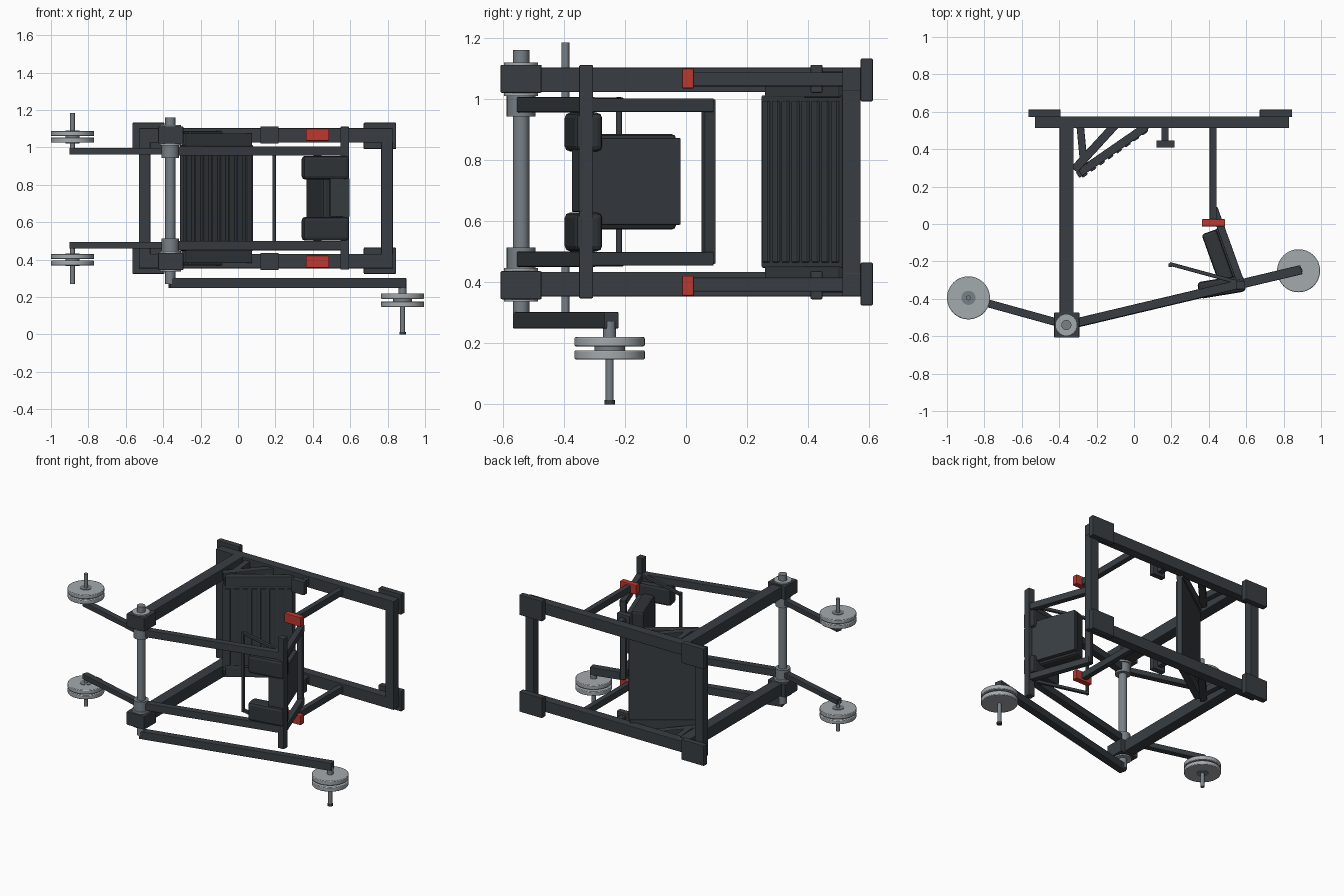
import bpy, bmesh, math
from mathutils import Vector, Matrix

if "Cube" in bpy.data.objects:
    bpy.data.objects.remove(bpy.data.objects["Cube"])

MID = 0.728  # height of the symmetry plane


def material(name, rgb):
    m = bpy.data.materials.new(name)
    m.use_nodes = True
    m.diffuse_color = (*rgb, 1)
    b = m.node_tree.nodes["Principled BSDF"]
    b.inputs["Base Color"].default_value = (*rgb, 1)
    b.inputs["Roughness"].default_value = 0.6
    return m


FRAME = material("dark frame", (0.040, 0.048, 0.055))
PAD = material("black padding", (0.030, 0.035, 0.039))
STEEL = material("shaft steel", (0.19, 0.22, 0.245))
PLATE = material("pale weight plate", (0.37, 0.40, 0.42))
RED = material("red stop", (0.50, 0.04, 0.028))


def finish(name, bm, mat, bevel=0.0, smooth=False):
    me = bpy.data.meshes.new(name)
    bm.to_mesh(me)
    bm.free()
    me.materials.append(mat)
    ob = bpy.data.objects.new(name, me)
    bpy.context.collection.objects.link(ob)
    if bevel:
        mod = ob.modifiers.new("edge", "BEVEL")
        mod.width = bevel
        mod.segments = 2
    if smooth:
        bpy.ops.object.select_all(action="DESELECT")
        ob.select_set(True)
        bpy.context.view_layer.objects.active = ob
        bpy.ops.object.shade_smooth_by_angle(angle=math.radians(35))
    return ob


def box(name, x, y, z, mat=FRAME, bevel=0.004):
    """Axis-aligned box from three (low, high) ranges."""
    bm = bmesh.new()
    size = [r[1] - r[0] for r in (x, y, z)]
    mid = [(r[1] + r[0]) / 2 for r in (x, y, z)]
    bmesh.ops.create_cube(bm, size=1, matrix=Matrix.Translation(mid) @ Matrix.Diagonal((*size, 1)))
    return finish(name, bm, mat, bevel)


def beam(name, a, b, width, z, mat=FRAME, bevel=0.004):
    """Box running between two plan points, with a plan width and a z range."""
    a, b = Vector(a), Vector(b)
    d, c = b - a, (a + b) / 2
    m = (Matrix.Translation((c.x, c.y, sum(z) / 2))
         @ Matrix.Rotation(math.atan2(d.y, d.x), 4, "Z")
         @ Matrix.Diagonal((d.length, width, z[1] - z[0], 1)))
    bm = bmesh.new()
    bmesh.ops.create_cube(bm, size=1, matrix=m)
    return finish(name, bm, mat, bevel)


def cyl(name, x, y, r, z, mat, segs=32, bevel=0.0):
    bm = bmesh.new()
    bmesh.ops.create_cone(bm, cap_ends=True, segments=segs, radius1=r, radius2=r, depth=z[1] - z[0],
                          matrix=Matrix.Translation((x, y, sum(z) / 2)))
    return finish(name, bm, mat, bevel, True)


def flip(z, side):
    """Mirror a z range across the symmetry plane for the lower side."""
    return z if side == "upper" else (2 * MID - z[1], 2 * MID - z[0])


PX, PY = -0.362, -0.54  # pivot axis
CX, CY = -0.885, -0.395  # counterweight axis
WX, WY = 0.88, -0.25  # hanging weight axis

for s in ("upper", "lower"):
    # Base frame rails, feet and long arms
    box(s + "_base_rail", (-0.53, 0.83), (0.512, 0.575), flip((1.025, 1.103), s))
    for side, xr in (("right", (-0.564, -0.393)), ("left", (0.672, 0.846))):
        box(f"{s}_{side}_foot", xr, (0.572, 0.612), flip((0.992, 1.132), s))
    box(s + "_side_arm", (-0.398, -0.323), (-0.5, 0.53), flip((1.022, 1.103), s))
    box(s + "_pivot_block", (-0.427, -0.292), (-0.607, -0.473), flip((1.02, 1.112), s))

    # Pivot bearings
    cyl(s + "_bearing_ring", PX, PY, 0.056, flip((1.01, 1.12), s), PLATE)
    cyl(s + "_arm_collar", PX, PY, 0.047, flip((0.943, 1.015), s), STEEL)

    # Swinging arms and counterweights
    beam(s + "_carriage_arm", (PX - 0.02, PY - 0.005), (0.58, -0.318), 0.047, flip((0.956, 1.006), s))
    beam(s + "_counterweight_arm", (PX, PY), (CX - 0.012, CY + 0.003), 0.042, flip((0.961, 0.997), s))
    cyl(s + "_counterweight_peg", CX, CY, 0.013, flip((0.975, 1.185), s), STEEL, 20)
    cyl(s + "_counterweight_hub", CX, CY, 0.038, flip((1.022, 1.091), s), STEEL)
    cyl(s + "_inner_weight", CX, CY, 0.115, flip((1.025, 1.053), s), PLATE, 48, 0.004)
    cyl(s + "_outer_weight", CX, CY, 0.115, flip((1.061, 1.088), s), PLATE, 48, 0.004)

    # Carriage guide beam, red stop and bumper
    box(s + "_guide_beam", (0.405, 0.442), (0.02, 0.52), flip((1.041, 1.087), s))
    box(s + "_red_stop", (0.363, 0.487), (-0.013, 0.026), flip((1.035, 1.1), s), RED)
    box(s + "_bumper_stem", (0.147, 0.185), (0.44, 0.52), flip((1.04, 1.09), s))
    box(s + "_bumper", (0.12, 0.217), (0.408, 0.447), flip((1.02, 1.112), s))

    # Footplate braces
    beam(s + "_long_brace", (-0.32, 0.29), (-0.10, 0.53), 0.045, flip((1.04, 1.087), s))
    beam(s + "_short_brace", (-0.288, 0.53), (-0.268, 0.32), 0.04, flip((1.04, 1.087), s))
    beam(s + "_plate_brace", (-0.29, 0.275), (0.065, 0.52), 0.045, flip((1.005, 1.075), s))

    # Seat side rails, shoulder pads and handle
    beam(s + "_seat_rail", (0.575, -0.325), (0.427, 0.085), 0.04, flip((0.957, 1.002), s))
    beam(s + "_shoulder_pad", (0.345, -0.356), (0.59, -0.316), 0.09, flip((0.828, 0.955), s), PAD, 0.018)
    beam(s + "_handle_side", (0.19, -0.213), (0.565, -0.315), 0.02, flip((0.985, 1.005), s))

# Base uprights
box("right_base_upright", (-0.53, -0.468), (0.512, 0.572), (0.36, 1.1))
box("left_base_upright", (0.765, 0.828), (0.512, 0.572), (0.36, 1.1))

# Pivot shaft
cyl("pivot_shaft", PX, PY, 0.027, (0.27, 1.16), STEEL)

# Hanging weight arm, peg and plates
beam("long_weight_arm", (PX - 0.005, PY - 0.003), (WX + 0.015, WY + 0.006), 0.05, (0.248, 0.302))
cyl("hanging_peg", WX, WY, 0.013, (0.005, 0.272), STEEL, 20)
cyl("hanging_peg_cap", WX, WY, 0.017, (0.0, 0.014), FRAME, 20)
cyl("hanging_peg_collar", WX, WY, 0.021, (0.22, 0.272), STEEL, 20)
cyl("hanging_weight_hub", WX, WY, 0.05, (0.16, 0.21), STEEL)
cyl("lower_hanging_weight", WX, WY, 0.115, (0.147, 0.177), PLATE, 48, 0.004)
cyl("upper_hanging_weight", WX, WY, 0.115, (0.19, 0.22), PLATE, 48, 0.004)

# Ribbed footplate, leaning across the frame corner
u = Vector((0.36, 0.255)).normalized()
n = Vector((u.y, -u.x))
c = Vector((-0.115, 0.392))
beam("footplate", c - u * 0.228, c + u * 0.228, 0.034, (0.447, 1.012), FRAME)
for i in range(8):
    p = c + u * (-0.196 + 0.056 * i) + n * 0.02
    beam(f"footplate_rib_{i + 1}", p - u * 0.017, p + u * 0.017, 0.014, (0.465, 0.994), FRAME, 0.004)

# Seat carriage frame
box("carriage_post", (0.547, 0.594), (-0.35, -0.304), (0.347, 1.111))
beam("seat_end_bar", (0.432, 0.055), (0.418, 0.092), 0.036, (0.46, 0.998))
box("handle_bar", (0.184, 0.203), (-0.23, -0.21), (0.452, 1.006))
beam("shoulder_bracket", (0.49, -0.36), (0.594, -0.337), 0.03, (0.63, 0.835))

# Backrest pad with backing board
beam("backrest_pad", (0.401, -0.042), (0.495, -0.305), 0.085, (0.572, 0.885), PAD, 0.015)
beam("backrest_board", (0.45, -0.022), (0.559, -0.326), 0.035, (0.588, 0.872), FRAME)
